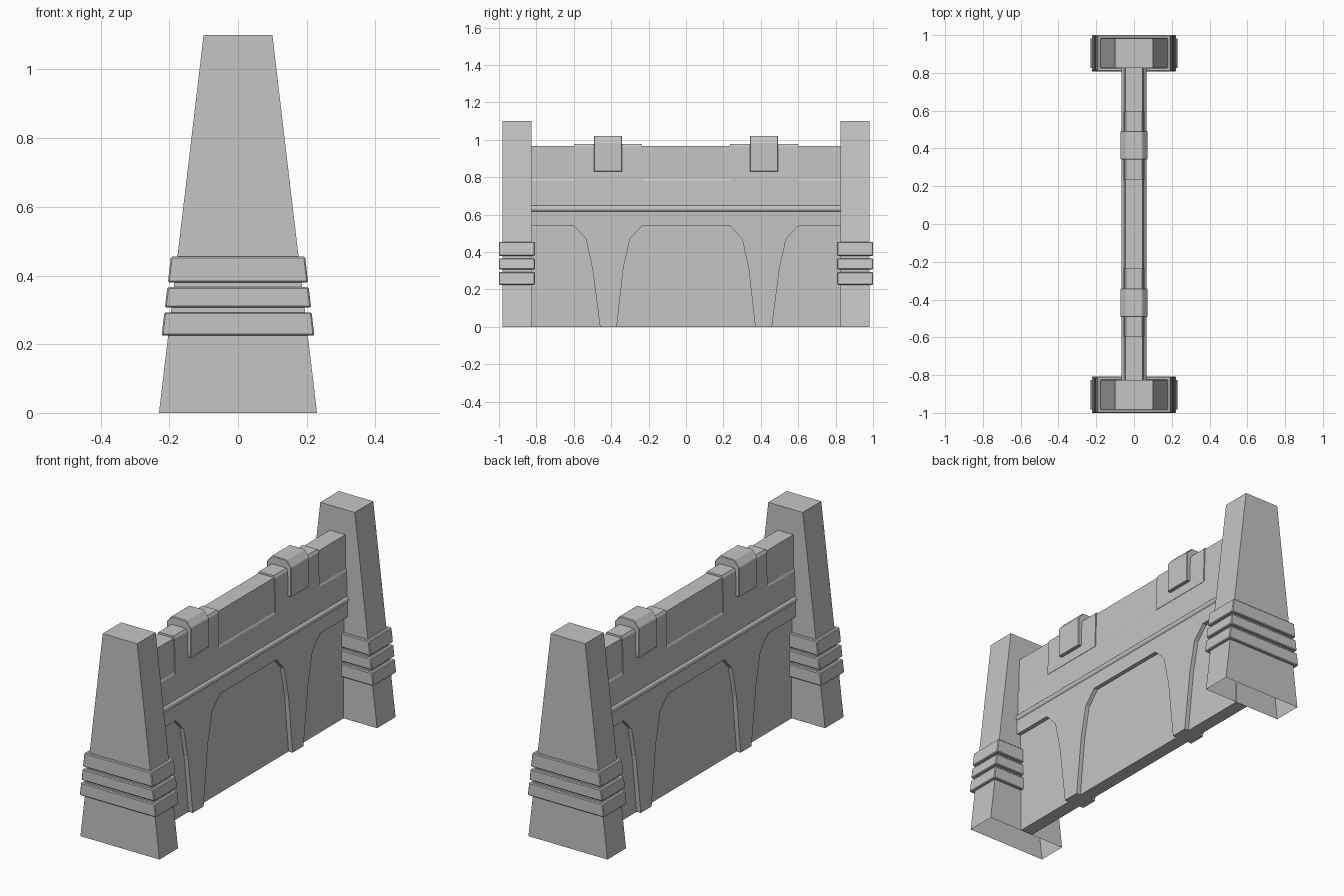
import bpy, bmesh

if "Cube" in bpy.data.objects:
    bpy.data.objects.remove(bpy.data.objects["Cube"])

stone = bpy.data.materials.new("grey_stone")
stone.use_nodes = True
GREY = (0.56, 0.56, 0.56, 1)
stone.diffuse_color = GREY
stone.node_tree.nodes["Principled BSDF"].inputs["Base Color"].default_value = GREY


def finish(name, bm, bevel=0):
    bmesh.ops.recalc_face_normals(bm, faces=bm.faces)
    mesh = bpy.data.meshes.new(name)
    bm.to_mesh(mesh)
    bm.free()
    mesh.materials.append(stone)
    obj = bpy.data.objects.new(name, mesh)
    bpy.context.collection.objects.link(obj)
    if bevel:
        mod = obj.modifiers.new("soft_edges", "BEVEL")
        mod.width = bevel
        mod.segments = 1
    return obj


def prism(name, points, axis, start, end, bevel=0):
    """Extrude a flat outline along x (points are y, z) or y (points are x, z)."""
    bm = bmesh.new()
    place = (lambda a, b, d: (d, a, b)) if axis == "x" else (lambda a, b, d: (a, d, b))
    face = bm.faces.new([bm.verts.new(place(a, b, start)) for a, b in points])
    new = bmesh.ops.extrude_face_region(bm, geom=[face])["geom"]
    moved = [v for v in new if isinstance(v, bmesh.types.BMVert)]
    bmesh.ops.translate(bm, verts=moved, vec=place(0, 0, end - start))
    return finish(name, bm, bevel)


def mirrored(side):
    """Close a right-hand profile with its mirror image."""
    return side + [(-a, b) for a, b in reversed(side)]


def loft(name, rings, cy, cap=False, loop=False, bevel=0):
    """Join rectangular rings given as half width, half depth, height."""
    bm = bmesh.new()
    rows = [[bm.verts.new((sx * w, cy + sy * d, z))
             for sx, sy in ((-1, -1), (1, -1), (1, 1), (-1, 1))] for w, d, z in rings]
    pairs = list(zip(rows, rows[1:])) + ([(rows[-1], rows[0])] if loop else [])
    for low, high in pairs:
        for i in range(4):
            j = (i + 1) % 4
            bm.faces.new((low[i], low[j], high[j], high[i]))
    if cap:
        bm.faces.new(rows[-1])
    return finish(name, bm, bevel)


def pillar_width(z):
    return 0.23 - 0.118 * z


# End pillars, open underneath, each wrapped by three bands
DEPTH = 0.077
for end, cy in (("front", -0.904), ("back", 0.904)):
    loft(end + "_pillar", [(pillar_width(0), DEPTH, 0), (pillar_width(1.1), DEPTH, 1.1)],
         cy, cap=True)
    for n, (low, high) in enumerate(((0.225, 0.293), (0.307, 0.366), (0.38, 0.455))):
        rings = [(pillar_width(z) + out, DEPTH + out, z)
                 for z, out in ((low, 0), (low, 0.019), (high, 0.019), (high, 0))]
        loft(f"{end}_pillar_band_{n + 1}", rings, cy, loop=True, bevel=0.004)

# Wall with thin lower part and a thicker parapet
END = 0.828
wall_side = [(0.035, 0), (0.037, 0.54), (0.056, 0.6), (0.056, 0.65),
             (0.053, 0.78), (0.048, 0.79), (0.045, 0.968)]
prism("wall", mirrored(wall_side), "y", -END, END)

# Raised arch frame with flared buttresses, passing through the wall
half_arch = [(END, 0.62), (END, 0.54), (0.6, 0.54), (0.535, 0.47), (0.5, 0.31),
             (0.46, 0), (0.37, 0), (0.335, 0.31), (0.3, 0.47), (0.235, 0.54)]
prism("arch_frame", mirrored(half_arch), "x", -0.059, 0.059)

# Round rail along both faces
for side, sx in (("left", 1), ("right", -1)):
    bm = bmesh.new()
    bmesh.ops.create_cone(bm, cap_ends=True, segments=16, radius1=0.017, radius2=0.017,
                          depth=2 * END)
    for v in bm.verts:
        x, y, z = v.co
        v.co = (x + sx * 0.05, z, y + 0.632)
    rail = finish(side + "_rail", bm)
    bpy.ops.object.select_all(action="DESELECT")
    rail.select_set(True)
    bpy.context.view_layer.objects.active = rail
    bpy.ops.object.shade_smooth_by_angle()

# Raised coping blocks with chamfered clamps over the wall top
coping = [(0.055, 0.78), (0.05, 0.965), (0.042, 0.978)]
clamp = [(0.071, 0.83), (0.071, 0.985), (0.042, 1.02)]
for end, cy in (("front", -0.417), ("back", 0.417)):
    prism(end + "_coping", mirrored(coping), "y", cy - 0.182, cy + 0.182)
    prism(end + "_clamp", mirrored(clamp), "y", cy - 0.076, cy + 0.076, bevel=0.003)
